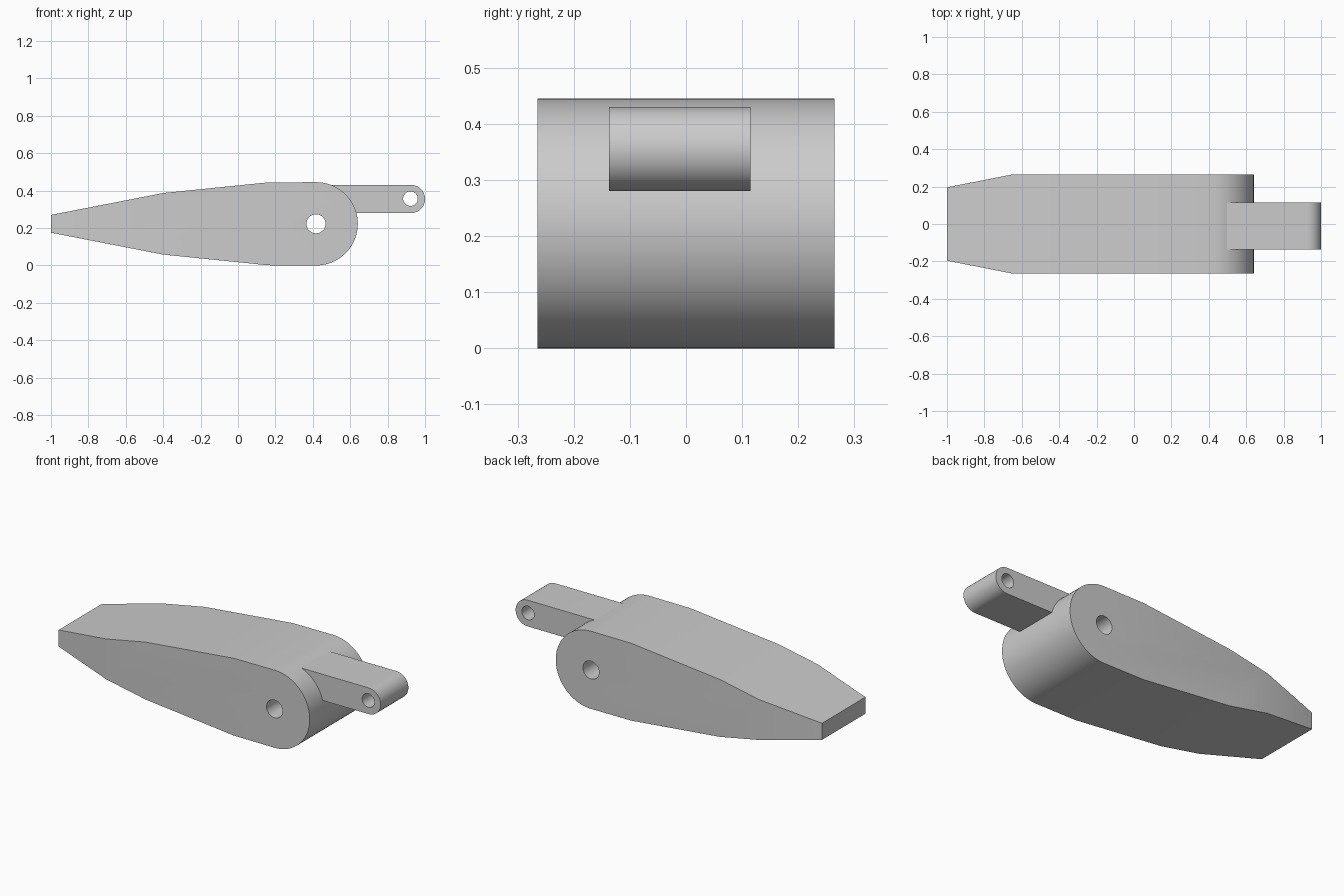
import bpy, bmesh
from math import sin, cos, pi, radians

if "Cube" in bpy.data.objects:
    bpy.data.objects.remove(bpy.data.objects["Cube"], do_unlink=True)

grey = bpy.data.materials.new("light grey")
grey.use_nodes = True
grey.diffuse_color = (0.6, 0.6, 0.6, 1)
grey.node_tree.nodes["Principled BSDF"].inputs["Base Color"].default_value = grey.diffuse_color


def arc(x, z, r, start, end, steps):
    """Points of an arc in the XZ plane, angles in degrees."""
    angles = [radians(start + (end - start) * i / steps) for i in range(steps + 1)]
    return [(x + r * cos(a), z + r * sin(a)) for a in angles]


def prism(name, profile, y0, y1):
    """Extrude an XZ profile from y0 to y1."""
    bm = bmesh.new()
    face = bm.faces.new([bm.verts.new((x, y0, z)) for x, z in profile])
    result = bmesh.ops.extrude_face_region(bm, geom=[face])
    for v in result["geom"]:
        if isinstance(v, bmesh.types.BMVert):
            v.co.y = y1
    bmesh.ops.recalc_face_normals(bm, faces=bm.faces)
    mesh = bpy.data.meshes.new(name)
    bm.to_mesh(mesh)
    bm.free()
    obj = bpy.data.objects.new(name, mesh)
    bpy.context.collection.objects.link(obj)
    mesh.materials.append(grey)
    return obj


def finish(obj, x, z, r):
    """Drill a pin hole along Y, then smooth the curved faces."""
    cutter = prism("hole_cutter", arc(x, z, r, 0, 350, 35), -0.5, 0.5)
    cutter.hide_render = True
    mod = obj.modifiers.new("pin_hole", "BOOLEAN")
    mod.operation = "DIFFERENCE"
    mod.solver = "EXACT"
    mod.object = cutter
    bpy.ops.object.select_all(action="DESELECT")
    obj.select_set(True)
    bpy.context.view_layer.objects.active = obj
    bpy.ops.object.modifier_apply(modifier=mod.name)
    bpy.data.objects.remove(cutter, do_unlink=True)
    bpy.ops.object.shade_smooth_by_angle(angle=radians(30))


# Tapered body with a round nose
HALF = 0.2225
lower = [(-1, 0.175), (-0.4, 0.058), (0.16, 0.001)]
upper = [(x, 2 * HALF - z) for x, z in reversed(lower)]
body = prism("tapered_body", lower + arc(0.418, HALF, HALF, -90, 90, 40) + upper, -0.265, 0.265)

# Narrow the sides toward the thin end
bm = bmesh.new()
bm.from_mesh(body.data)
bmesh.ops.bisect_plane(bm, geom=bm.verts[:] + bm.edges[:] + bm.faces[:],
                       plane_co=(-0.65, 0, 0), plane_no=(1, 0, 0))
for v in bm.verts:
    if v.co.x < -0.99:
        v.co.y *= 0.74
bm.to_mesh(body.data)
bm.free()
finish(body, 0.417, HALF, 0.051)

# Rounded hinge tab
tab = prism("hinge_tab", [(0.48, 0.43), (0.48, 0.28)] + arc(0.925, 0.355, 0.075, -90, 90, 32),
            -0.137, 0.115)
finish(tab, 0.922, 0.357, 0.039)
